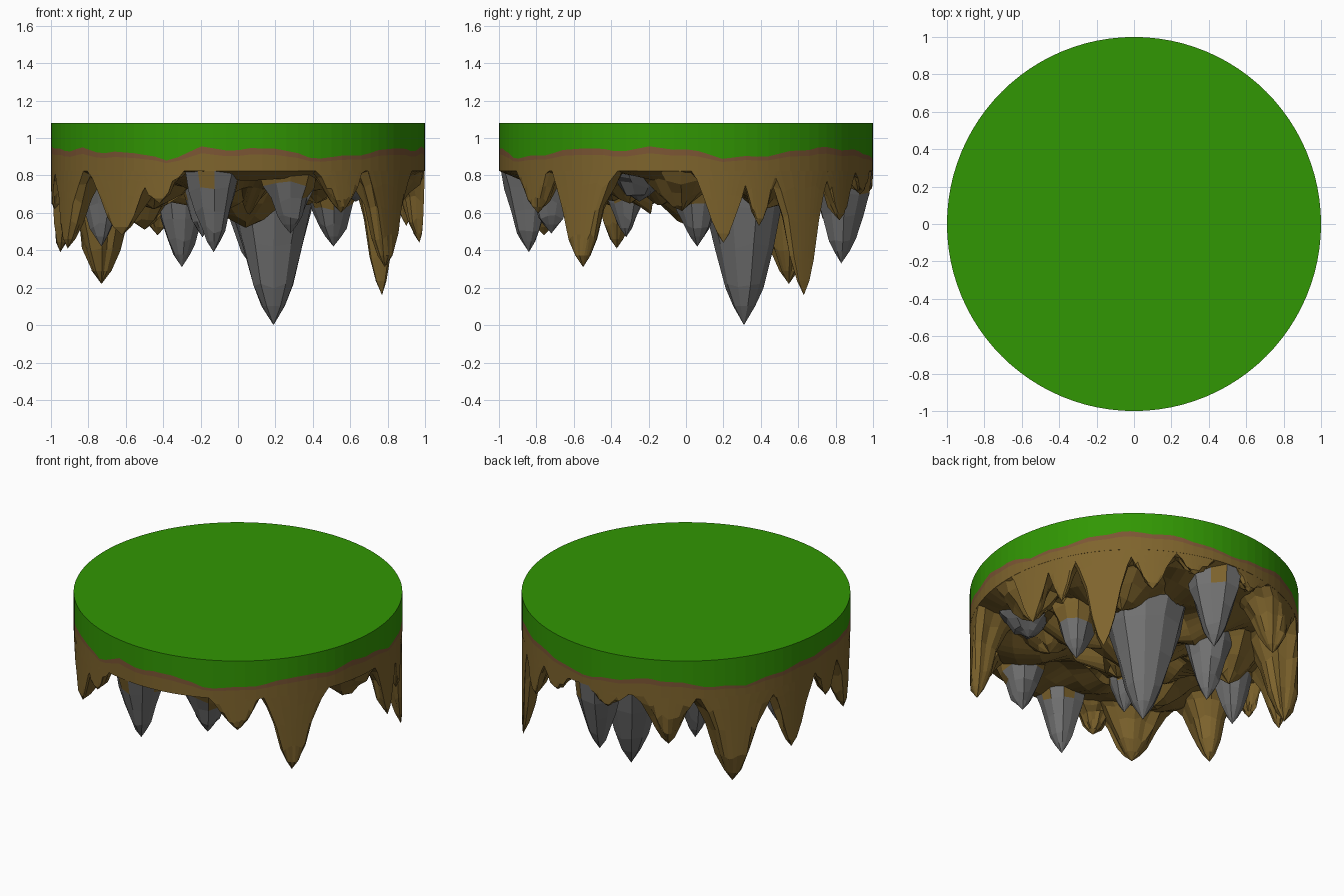
import bpy, bmesh, math, random

random.seed(7)
cube = bpy.data.objects.get("Cube")
if cube:
    bpy.data.objects.remove(cube, do_unlink=True)


def material(name, rgb):
    m = bpy.data.materials.new(name)
    m.use_nodes = True
    m.diffuse_color = (*rgb, 1)
    m.node_tree.nodes["Principled BSDF"].inputs["Base Color"].default_value = (*rgb, 1)
    return m


GRASS = material("grass green", (0.031, 0.31, 0.001))
CLAY = material("red clay", (0.2, 0.092, 0.034))
EARTH = material("earth brown", (0.21, 0.128, 0.026))
ROCK = material("rock grey", (0.165, 0.165, 0.165))

TOP, BASE, SEGS = 1.08, 0.825, 96


def finish(bm, name, mats):
    bmesh.ops.recalc_face_normals(bm, faces=bm.faces)
    me = bpy.data.meshes.new(name)
    bm.to_mesh(me)
    bm.free()
    for m in mats:
        me.materials.append(m)
    ob = bpy.data.objects.new(name, me)
    bpy.context.collection.objects.link(ob)


def bridge(bm, a, b, mat=0):
    n = len(a)
    for i in range(n):
        j = (i + 1) % n
        bm.faces.new((a[i], a[j], b[j], b[i])).material_index = mat


def ring(bm, radius, height):
    """Ring of vertices; height is a function of the angle."""
    out = []
    for i in range(SEGS):
        a = math.tau * i / SEGS
        out.append(bm.verts.new((radius * math.cos(a), radius * math.sin(a), height(a))))
    return out


# Ragged grass edge: heights in hundredths at equal steps, from the -x side past the front
EDGE = (95, 95, 93, 94.5, 92, 92.5, 88, 95, 93.5, 95, 89.5, 90, 92, 95, 93, 95,
        94, 89.5, 90, 92.5, 95, 94, 93, 90, 89, 92, 95, 93, 90, 89, 92, 94)


def grass_edge(a):
    t = ((a - math.pi) % math.tau) / math.tau * len(EDGE)
    i = int(t) % len(EDGE)
    step = (EDGE[i] + (EDGE[(i + 1) % len(EDGE)] - EDGE[i]) * (t - int(t))) / 100
    return step + 0.006 * math.sin(24 * a)


def clay_edge(a):
    # the clay line is thicker under the raised parts of the edge
    return 0.86 + 0.7 * (grass_edge(a) - 0.872)


# Disc: grass cap, clay line, earth wall and uneven earth ceiling
bm = bmesh.new()
rings = [ring(bm, 1, h) for h in (lambda a: TOP, grass_edge, clay_edge, lambda a: BASE)]
bm.faces.new(rings[0])
for k in range(3):
    bridge(bm, rings[k], rings[k + 1], k)
for r in (0.88, 0.74, 0.58, 0.4, 0.2):
    sag = 0.13 * (1 - r) + 0.02
    rings.append(ring(bm, r, lambda a: BASE - sag * (
        1 + 0.5 * math.sin(5 * a + 9 * r) + 0.4 * math.sin(8 * a - 5 * r))))
for a, b in zip(rings[3:], rings[4:]):
    bridge(bm, a, b, 2)
bm.faces.new(rings[-1]).material_index = 2
finish(bm, "island_disc", (GRASS, CLAY, EARTH))

# Spike profiles: (fraction of the drop, fraction of the radius)
FLARED = ((0, 1), (0.16, 0.74), (0.4, 0.52), (0.7, 0.34), (0.9, 0.17))
BULGED = ((0, 1), (0.25, 0.84), (0.5, 0.63), (0.75, 0.42), (0.89, 0.24))
BROAD = ((0, 1), (0.3, 0.75), (0.6, 0.5), (0.85, 0.25))


def spike(name, x, y, tip, radius, profile, sides, rock_top=0):
    """Hanging spike; its faces below rock_top are rock, the rest earth."""
    bm = bmesh.new()
    spin = random.random()
    # each side keeps its own width, which gives long flat facets
    widths = [random.uniform(0.88, 1.12) for _ in range(sides)]
    prev = None
    for drop, width in profile:
        loop = []
        for i in range(sides):
            a = math.tau * (i + spin) / sides
            w = radius * width * widths[i] * random.uniform(0.95, 1.05)
            px, py = x + w * math.cos(a), y + w * math.sin(a)
            # keep the spike flush with the disc wall
            fit = min(1, 0.999 / max(math.hypot(px, py), 0.001))
            z = BASE + 0.01 - drop * (BASE - tip)
            if 0 < drop < 0.88:
                z += random.uniform(-0.02, 0.02)
            loop.append(bm.verts.new((px * fit, py * fit, z)))
        if prev:
            bridge(bm, prev, loop)
        else:
            bm.faces.new(loop)
        prev = loop
    point = bm.verts.new((x, y, tip))
    for i in range(sides):
        bm.faces.new((prev[i], prev[(i + 1) % sides], point))
    for f in bm.faces:
        border = rock_top + random.uniform(-0.04, 0.04)
        f.material_index = int(f.calc_center_median().z < border)
    finish(bm, name, (EARTH, ROCK))


# Earth spikes around the rim: x, y, tip height, radius
earth_spikes = (
    (0.77, 0.63, 0.16, 0.21), (0.785, -0.55, 0.31, 0.225), (-0.73, 0.55, 0.22, 0.28),
    (-0.95, 0.24, 0.39, 0.2), (-0.91, -0.37, 0.41, 0.22), (-0.62, -0.76, 0.48, 0.27),
    (0.97, 0.2, 0.44, 0.18), (-0.43, 0.8, 0.48, 0.22), (0.54, 0.82, 0.56, 0.18),
    (0.9, 0.39, 0.53, 0.13), (0.55, -0.79, 0.6, 0.18), (-0.42, -0.89, 0.65, 0.17),
    (-0.98, -0.08, 0.62, 0.15), (0.3, 0.93, 0.7, 0.16), (-0.1, 0.97, 0.71, 0.16),
)
for x, y, tip, radius in earth_spikes:
    spike("earth_spike", x, y, tip, radius, FLARED, 20)

# Broad earth mounds in the middle
earth_mounds = (
    (0.04, 0.04, 0.52, 0.38), (-0.45, -0.35, 0.62, 0.34), (0.45, 0.42, 0.62, 0.32),
    (-0.5, 0.3, 0.51, 0.26), (0.42, -0.3, 0.65, 0.26), (0.8, -0.02, 0.61, 0.22),
    (-0.05, -0.22, 0.62, 0.3),
)
for x, y, tip, radius in earth_mounds:
    spike("earth_mound", x, y, tip, radius, BROAD, 12)

# Rock spikes inside the rim: x, y, tip height, radius, height where the rock begins
rock_spikes = (
    (0.19, 0.31, 0.0, 0.26, 0.8), (-0.13, -0.84, 0.39, 0.15, 0.78),
    (0.28, -0.72, 0.49, 0.16, 0.74), (-0.3, 0.33, 0.31, 0.17, 0.78),
    (-0.73, 0.06, 0.42, 0.14, 0.76), (0.51, 0.06, 0.42, 0.17, 0.66),
    (0.06, 0.83, 0.33, 0.17, 0.78), (-0.19, -0.32, 0.47, 0.15, 0.7),
    (0.63, -0.25, 0.66, 0.19, 0.83),
)
for x, y, tip, radius, rock_top in rock_spikes:
    spike("rock_spike", x, y, tip, radius, BULGED, 10, rock_top)
    # inner rocks hang from an earth collar
    if math.hypot(x, y) < 0.67:
        spike("earth_collar", x, y, 0.62, radius * 1.4, FLARED, 12)
